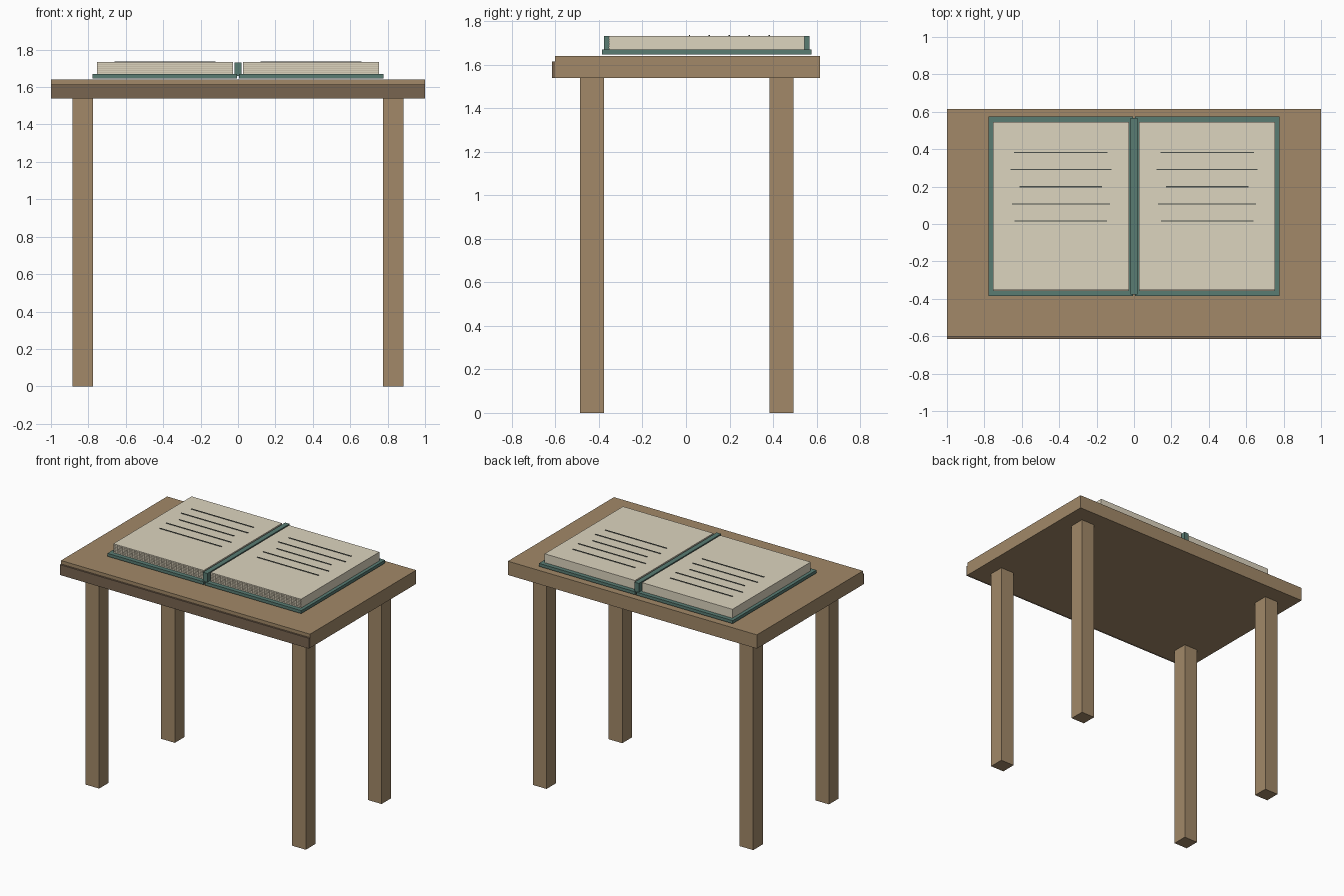
import bpy

if "Cube" in bpy.data.objects:
    bpy.data.objects.remove(bpy.data.objects["Cube"])


def material(name, color):
    m = bpy.data.materials.new(name)
    m.diffuse_color = (*color, 1)
    m.use_nodes = True
    m.node_tree.nodes["Principled BSDF"].inputs["Base Color"].default_value = m.diffuse_color
    return m


wood = material("wood", (0.36, 0.25, 0.14))
dark_wood = material("dark_wood", (0.19, 0.13, 0.08))
teal = material("teal_cloth", (0.10, 0.20, 0.17))
paper = material("paper", (0.72, 0.66, 0.52))
paper_edge = material("paper_edge", (0.50, 0.44, 0.33))
ink = material("ink", (0.07, 0.08, 0.07))


def box(name, x, y, z, mat):
    """Box from (min, max) ranges on each axis."""
    bpy.ops.mesh.primitive_cube_add(
        size=1, location=[(a + b) / 2 for a, b in (x, y, z)])
    ob = bpy.context.object
    ob.name = name
    ob.scale = [b - a for a, b in (x, y, z)]
    bpy.ops.object.transform_apply(location=False, rotation=False, scale=True)
    ob.data.materials.append(mat)
    return ob


# Table top and front trim
box("table_top", (-1, 1), (-0.602, 0.615), (1.54, 1.64), wood)
box("front_trim", (-1, 1), (-0.615, -0.598), (1.54, 1.615), dark_wood)

# Four square legs
for sx, side in ((-1, "left"), (1, "right")):
    for cy, end in ((-0.431, "front"), (0.438, "back")):
        cx = sx * 0.83
        box(f"{end}_{side}_leg", (cx - 0.055, cx + 0.055),
            (cy - 0.055, cy + 0.055), (0, 1.54), wood)

# Open book: cover, page block, page edges and ruled lines on each side
line_lengths = (0.50, 0.54, 0.44, 0.525, 0.495)
for s, side in ((-1, "left"), (1, "right")):
    def span(a, b):
        return tuple(sorted((s * a, s * b)))

    box(f"{side}_cover", span(0.005, 0.778), (-0.386, 0.576), (1.647, 1.669), teal)
    box(f"{side}_pages", span(0.028, 0.754), (-0.354, 0.545), (1.669, 1.733), paper)
    for i in range(5):
        z = 1.679 + i * 0.011
        box(f"{side}_page_edge_{i + 1}", span(0.03, 0.752),
            (-0.357, -0.353), (z - 0.0015, z + 0.0015), paper_edge)
    for i, length in enumerate(line_lengths):
        y = 0.382 - i * 0.0915
        box(f"{side}_ruled_line_{i + 1}",
            span(0.391 - length / 2, 0.391 + length / 2),
            (y - 0.003, y + 0.003), (1.732, 1.737), ink)

# Raised spine between the page blocks
box("spine", (-0.018, 0.018), (-0.377, 0.567), (1.66, 1.732), teal)
